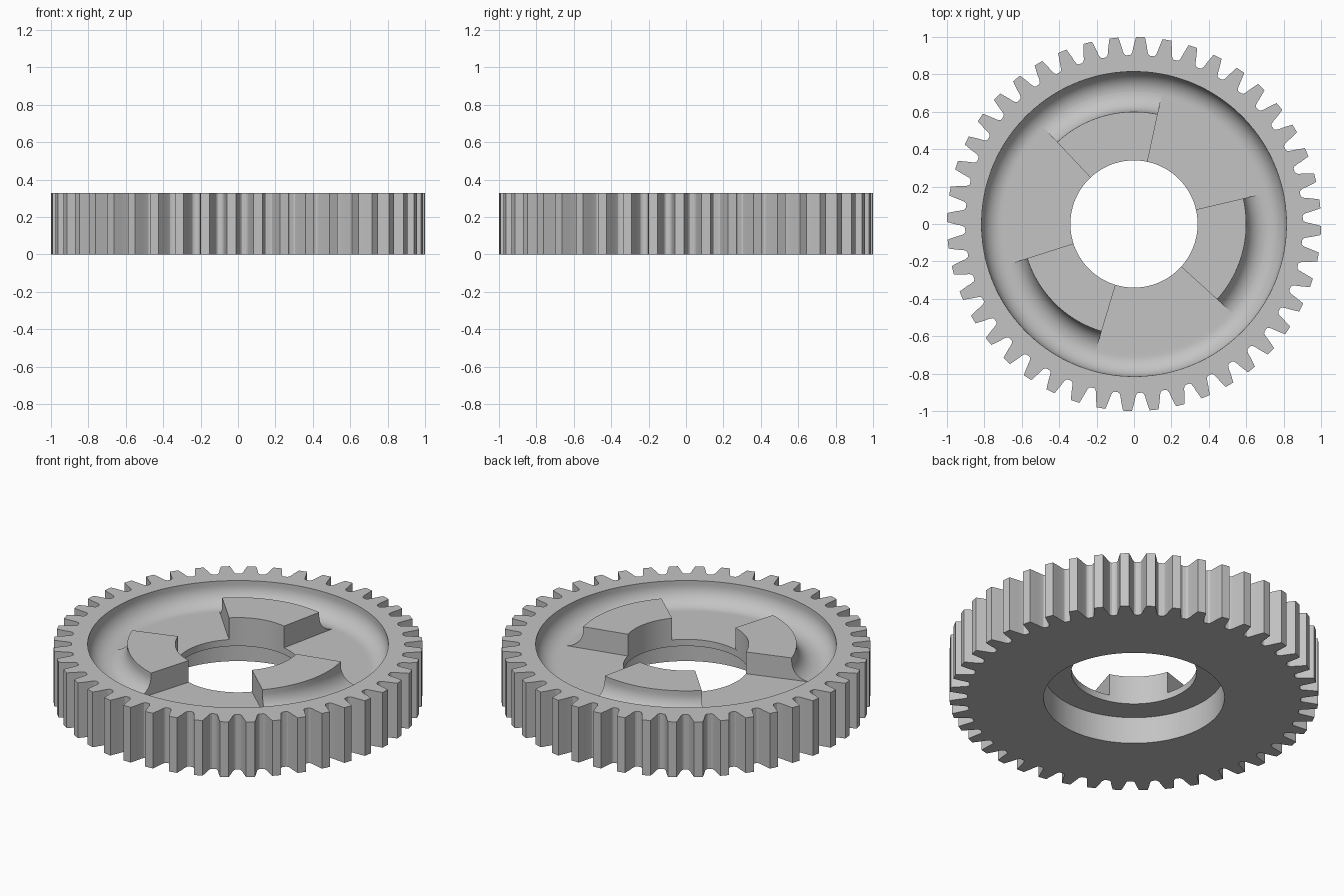
import bpy
import bmesh
from math import cos, sin, pi, radians, tau

if "Cube" in bpy.data.objects:
    bpy.data.objects.remove(bpy.data.objects["Cube"], do_unlink=True)

HEIGHT, FLOOR, WEB_BOTTOM = 0.33, 0.20, 0.16
BORE, RECESS, DOG, GROOVE, RIM = 0.34, 0.49, 0.60, 0.7075, 0.815
TEETH = 44
ARC = RIM - GROOVE

steel = bpy.data.materials.new("grey steel")
steel.use_nodes = True
GREY = (0.55, 0.55, 0.55, 1)
steel.diffuse_color = GREY
steel.node_tree.nodes["Principled BSDF"].inputs["Base Color"].default_value = GREY


def finish(name, bm):
    bmesh.ops.recalc_face_normals(bm, faces=bm.faces)
    mesh = bpy.data.meshes.new(name)
    bm.to_mesh(mesh)
    bm.free()
    mesh.materials.append(steel)
    obj = bpy.data.objects.new(name, mesh)
    bpy.context.collection.objects.link(obj)
    bpy.ops.object.select_all(action='DESELECT')
    obj.select_set(True)
    bpy.context.view_layer.objects.active = obj
    bpy.ops.object.shade_smooth_by_angle(angle=radians(25))
    return obj


def ring(bm, angles, radii, z):
    return [bm.verts.new((r * cos(a), r * sin(a), z)) for a, r in zip(angles, radii)]


def loft(bm, a, b, closed):
    n = len(a)
    for i in range(n if closed else n - 1):
        j = (i + 1) % n
        bm.faces.new((a[i], a[j], b[j], b[i]))


def groove(side, steps=14):
    """Quarter-round from the groove wall down to its bottom."""
    return [(GROOVE + side * ARC * cos(pi / 2 * i / steps),
             FLOOR + ARC - ARC * sin(pi / 2 * i / steps)) for i in range(steps + 1)]


# Toothed outline: half of one tooth (half-width, radius), mirrored and repeated
half = [(0.054, 0.903), (0.046, 0.909), (0.041, 0.922), (0.034, 0.958), (0.024, 1.0)]
tooth = [(-w / r, r) for w, r in half] + [(w / r, r) for w, r in reversed(half)]
angles, outline = [], []
for t in range(TEETH):
    centre = radians(-2) + t * tau / TEETH
    for offset, r in tooth:
        angles.append(centre + offset)
        outline.append(r)

# Gear body: teeth, rim, rounded groove, web, bore and underside recess
bm = bmesh.new()
section = [(RIM, HEIGHT)] + groove(1) + [
    (GROOVE - 0.02, FLOOR), (BORE, FLOOR), (BORE, WEB_BOTTOM),
    (RECESS, WEB_BOTTOM), (RECESS, 0)]
rings = [ring(bm, angles, outline, 0), ring(bm, angles, outline, HEIGHT)]
rings += [ring(bm, angles, [r] * len(angles), z) for r, z in section]
for i, current in enumerate(rings):
    loft(bm, current, rings[(i + 1) % len(rings)], True)
finish("gear_body", bm)

# Three raised clutch dogs with flared outer walls, open where they meet the web
profile = [(BORE, FLOOR), (BORE, HEIGHT), (DOG, HEIGHT)] + groove(-1)
steps = 24
for k in range(3):
    bm = bmesh.new()
    start = radians(77.8 + 120 * k)
    sweep = [start + radians(55.4) * i / steps for i in range(steps + 1)]
    rows = [ring(bm, sweep, [r] * len(sweep), z) for r, z in profile]
    for a, b in zip(rows, rows[1:]):
        loft(bm, a, b, False)
    for end in (0, -1):
        bm.faces.new([row[end] for row in rows])
    finish(f"clutch_dog_{k + 1}", bm)
